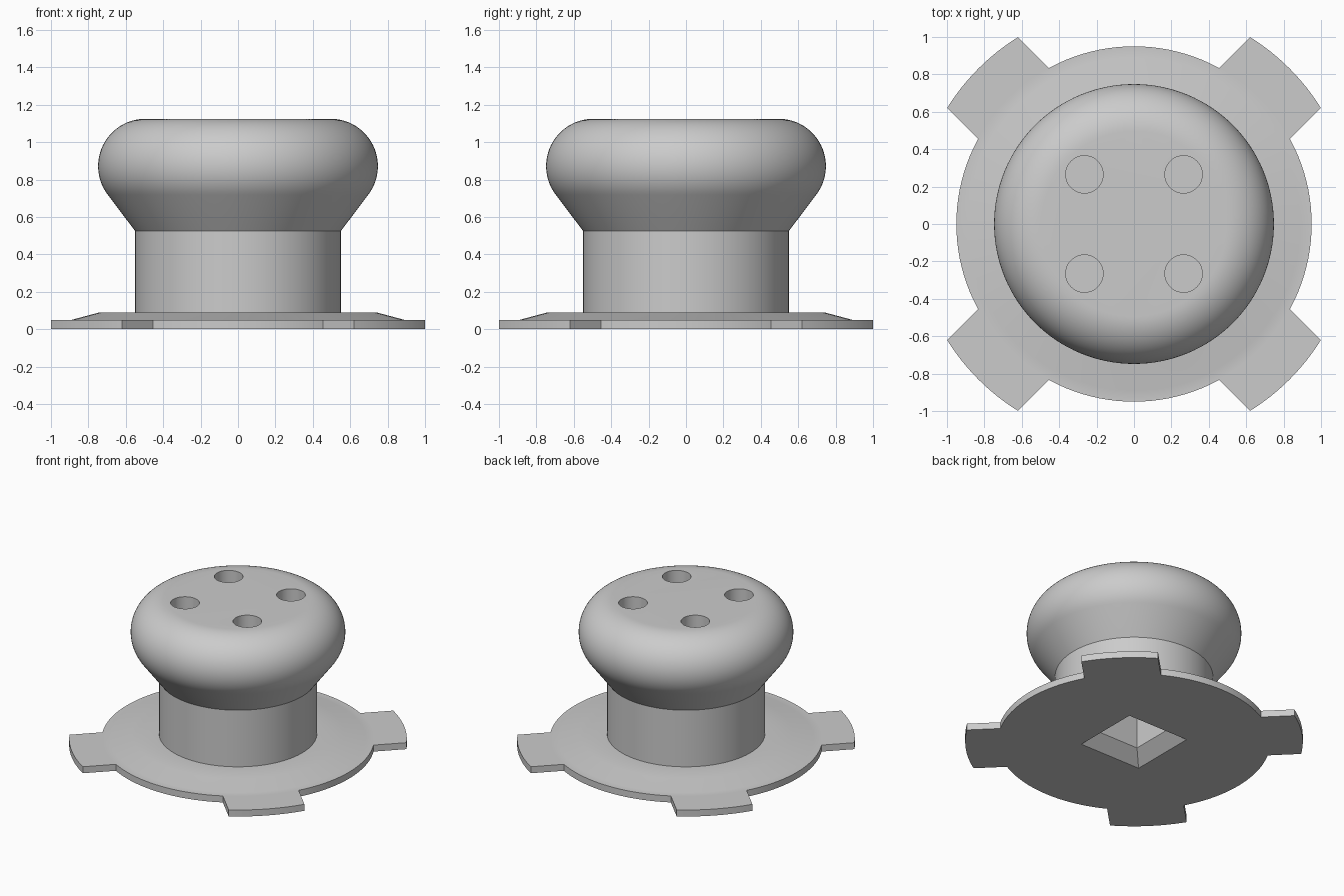
import bpy, bmesh, math

if "Cube" in bpy.data.objects:
    bpy.data.objects.remove(bpy.data.objects["Cube"], do_unlink=True)

grey = bpy.data.materials.new("plain grey")
grey.use_nodes = True
colour = (0.6, 0.6, 0.6, 1)
grey.diffuse_color = colour
grey.node_tree.nodes["Principled BSDF"].inputs["Base Color"].default_value = colour


def loft(name, rings):
    """Skin a stack of equal-length closed rings and cap both ends."""
    bm = bmesh.new()
    loops = [[bm.verts.new(p) for p in ring] for ring in rings]
    n = len(loops[0])
    for a, b in zip(loops, loops[1:]):
        for i in range(n):
            j = (i + 1) % n
            bm.faces.new((a[i], a[j], b[j], b[i]))
    bm.faces.new(loops[0][::-1])
    bm.faces.new(loops[-1])
    bmesh.ops.recalc_face_normals(bm, faces=bm.faces)
    mesh = bpy.data.meshes.new(name)
    bm.to_mesh(mesh)
    bm.free()
    mesh.materials.append(grey)
    obj = bpy.data.objects.new(name, mesh)
    bpy.context.collection.objects.link(obj)
    return obj


def circle(r, z, sides=128, x=0, y=0):
    steps = [math.tau * i / sides for i in range(sides)]
    return [(x + r * math.cos(t), y + r * math.sin(t), z) for t in steps]


def square(h, z):
    return [(-h, -h, z), (h, -h, z), (h, h, z), (-h, h, z)]


def activate(obj):
    bpy.ops.object.select_all(action='DESELECT')
    obj.select_set(True)
    bpy.context.view_layer.objects.active = obj


def cut(obj, cutter):
    mod = obj.modifiers.new("cut", 'BOOLEAN')
    mod.operation = 'DIFFERENCE'
    mod.solver = 'EXACT'
    mod.object = cutter
    activate(obj)
    bpy.ops.object.modifier_apply(modifier=mod.name)
    bpy.data.objects.remove(cutter, do_unlink=True)


# Turned body: flange, stem and rounded knob in one profile
profile = [(0.95, 0), (0.95, 0.05), (0.89, 0.05), (0.74, 0.09), (0.55, 0.09), (0.55, 0.525)]
for i in range(25):
    a = math.radians(-37.4 + 127.4 * i / 24)
    profile.append((0.495 + 0.253 * math.cos(a), 0.872 + 0.253 * math.sin(a)))
body = loft("knob_body", [circle(r, z) for r, z in profile])

# Four round holes in the top
for sx in (-1, 1):
    for sy in (-1, 1):
        cut(body, loft("hole_cutter", [circle(0.1, z, 48, sx * 0.265, sy * 0.265)
                                       for z in (0.82, 1.2)]))

# Square socket underneath, with a chamfered mouth
cut(body, loft("socket_cutter", [square(0.27, -0.01), square(0.26, 0),
                                 square(0.17, 0.09), square(0.17, 0.5)]))
activate(body)
bpy.ops.object.shade_smooth_by_angle(angle=math.radians(30))

# Four parallel-sided locking tabs on the diagonals
half_width = 0.268


def tab_outline(turn, z, steps=12):
    points = []
    for r, sign in ((1.176, 1), (0.946, -1)):
        for i in range(steps + 1):
            v = sign * half_width * (2 * i / steps - 1)
            u = math.sqrt(r * r - v * v)
            points.append((u * math.cos(turn) - v * math.sin(turn),
                           u * math.sin(turn) + v * math.cos(turn), z))
    return points


for k, label in enumerate(("back_left", "back_right", "front_right", "front_left")):
    turn = math.pi / 4 + k * math.pi / 2
    tab = loft(label + "_tab", [tab_outline(turn, z) for z in (0, 0.05)])
    activate(tab)
    bpy.ops.object.shade_smooth_by_angle(angle=math.radians(30))
